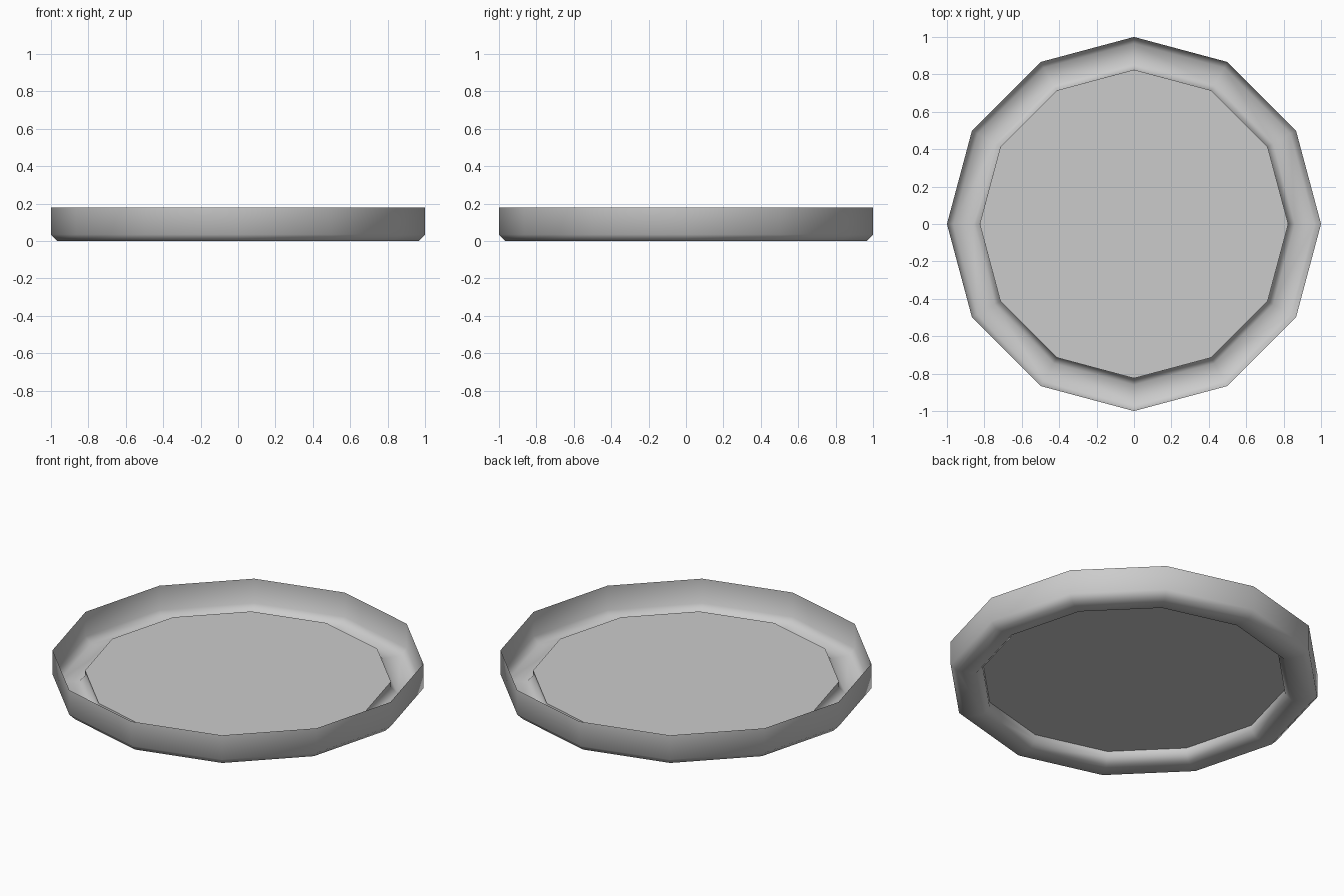
import bpy, bmesh, math

cube = bpy.data.objects.get("Cube")
if cube:
    bpy.data.objects.remove(cube, do_unlink=True)

SIDES = 12

# One plain grey for the whole dish
grey = bpy.data.materials.new("plain grey")
grey.use_nodes = True
colour = (0.6, 0.6, 0.6, 1)
grey.diffuse_color = colour
grey.node_tree.nodes["Principled BSDF"].inputs["Base Color"].default_value = colour

# Thin sheet profile (radius, height): raised floor, step, channel, outer wall
profile = [(0.825, 0.067), (0.825, 0.035), (0.86, 0), (0.965, 0), (1, 0.035), (1, 0.18)]

bm = bmesh.new()
rings = []
for radius, height in profile:
    angles = [math.tau * i / SIDES for i in range(SIDES)]
    rings.append([bm.verts.new((radius * math.cos(a), radius * math.sin(a), height)) for a in angles])

# Flat raised floor
bm.faces.new(rings[0])

# Channel and wall bands
for inner, outer in zip(rings, rings[1:]):
    for i in range(SIDES):
        j = (i + 1) % SIDES
        bm.faces.new((inner[i], outer[i], outer[j], inner[j]))

mesh = bpy.data.meshes.new("dish")
bm.to_mesh(mesh)
bm.free()
mesh.materials.append(grey)
dish = bpy.data.objects.new("dish", mesh)
bpy.context.collection.objects.link(dish)

# Soft channel and wall, crisp floor edge
bpy.ops.object.select_all(action="DESELECT")
dish.select_set(True)
bpy.context.view_layer.objects.active = dish
bpy.ops.object.shade_smooth_by_angle(angle=math.radians(60))
